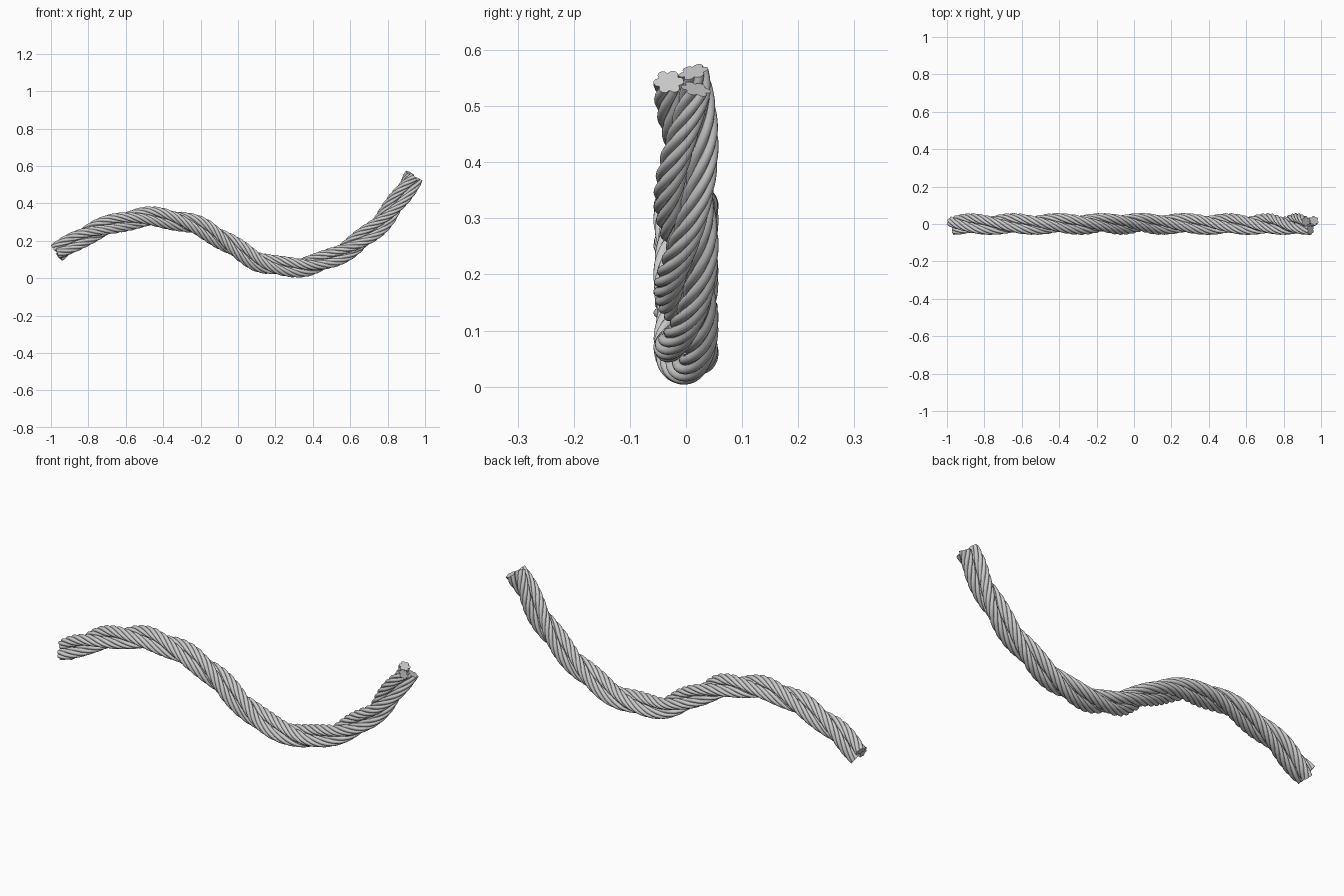
import bpy, bmesh, math
from mathutils import Vector

if "Cube" in bpy.data.objects:
    bpy.data.objects.remove(bpy.data.objects["Cube"])

# Rope centreline in the x-z plane
PATH = [(-0.968, 0.135), (-0.8, 0.237), (-0.6, 0.308), (-0.42, 0.324), (-0.2, 0.272),
        (0.0, 0.153), (0.13, 0.083), (0.27, 0.061), (0.42, 0.078), (0.6, 0.163),
        (0.78, 0.315), (0.942, 0.545)]
STEPS = 330
ROPE_TURNS = 3.0        # turns of the strands around the rope
STRAND_TURNS = 8.0      # turns of the yarns around each strand
ORBIT = 0.031           # strand centre to rope centre
LOBES, LOBE_R, LOBE_C = 6, 0.0095, 0.0178


def smooth_path(points, count):
    """Evenly spaced samples of a Catmull-Rom curve."""
    p = [Vector((x, 0, z)) for x, z in points]
    p = [2 * p[0] - p[1]] + p + [2 * p[-1] - p[-2]]
    dense = []
    for i in range(1, len(p) - 2):
        a, b, c, d = p[i - 1:i + 3]
        for k in range(60):
            t = k / 60
            dense.append(0.5 * (2 * b + (c - a) * t + (2 * a - 5 * b + 4 * c - d) * t * t
                                + (3 * b - a - 3 * c + d) * t ** 3))
    dense.append(p[-2])
    dist = [0.0]
    for u, v in zip(dense, dense[1:]):
        dist.append(dist[-1] + (v - u).length)
    out, j = [], 0
    for i in range(count + 1):
        s = dist[-1] * i / count
        while j < len(dense) - 2 and dist[j + 1] < s:
            j += 1
        f = (s - dist[j]) / (dist[j + 1] - dist[j])
        out.append(dense[j].lerp(dense[j + 1], f))
    return out


def tangents(pts):
    n = len(pts) - 1
    return [(pts[min(i + 1, n)] - pts[max(i - 1, 0)]).normalized() for i in range(n + 1)]


def flower():
    """Cross-section of a strand: a ring of round yarns."""
    pts = []
    half = math.pi / LOBES
    crease = LOBE_C * math.sin(half) / LOBE_R
    sweep = math.pi - (math.asin(min(1, crease)) - half) - half
    sweep = min(sweep, math.pi / 2 + half)
    for k in range(LOBES):
        a = 2 * half * k
        for j in range(6):
            b = a + sweep * (-1 + 2 * (j + 0.5) / 6)
            pts.append((LOBE_C * math.cos(a) + LOBE_R * math.cos(b),
                        LOBE_C * math.sin(a) + LOBE_R * math.sin(b)))
    return pts


centre = smooth_path(PATH, STEPS)
axis = tangents(centre)
side = Vector((0, 1, 0))
section = flower()


def make_strand(name, phase):
    line = []
    for i, (c, t) in enumerate(zip(centre, axis)):
        up = Vector((-t.z, 0, t.x))
        phi = phase - 2 * math.pi * ROPE_TURNS * (i / STEPS - 1)
        line.append(c + ORBIT * (math.cos(phi) * up + math.sin(phi) * side))
    bm = bmesh.new()
    rings = []
    for i, (c, t) in enumerate(zip(line, tangents(line))):
        u = (side - t * side.dot(t)).normalized()
        v = u.cross(t)      # points to the upper side of the rope
        v = v if v.z * axis[i].x > 0 else -v
        spin = phase - 2 * math.pi * STRAND_TURNS * (i / STEPS - 1)
        cs, sn = math.cos(spin), math.sin(spin)
        rings.append([bm.verts.new(c + v * (x * cs - y * sn) + u * (x * sn + y * cs))
                      for x, y in section])
    n = len(section)
    for a, b in zip(rings, rings[1:]):
        for k in range(n):
            bm.faces.new((a[k], a[(k + 1) % n], b[(k + 1) % n], b[k]))
    bm.faces.new(rings[0][::-1])
    bm.faces.new(rings[-1])
    bmesh.ops.recalc_face_normals(bm, faces=bm.faces)
    mesh = bpy.data.meshes.new(name)
    bm.to_mesh(mesh)
    bm.free()
    obj = bpy.data.objects.new(name, mesh)
    bpy.context.collection.objects.link(obj)
    bpy.ops.object.select_all(action='DESELECT')
    obj.select_set(True)
    bpy.context.view_layer.objects.active = obj
    bpy.ops.object.shade_smooth_by_angle(angle=math.radians(40))


# Three strands laid around each other
for k in range(3):
    make_strand(f"rope_strand_{k + 1}", math.radians(-95 + 120 * k))
